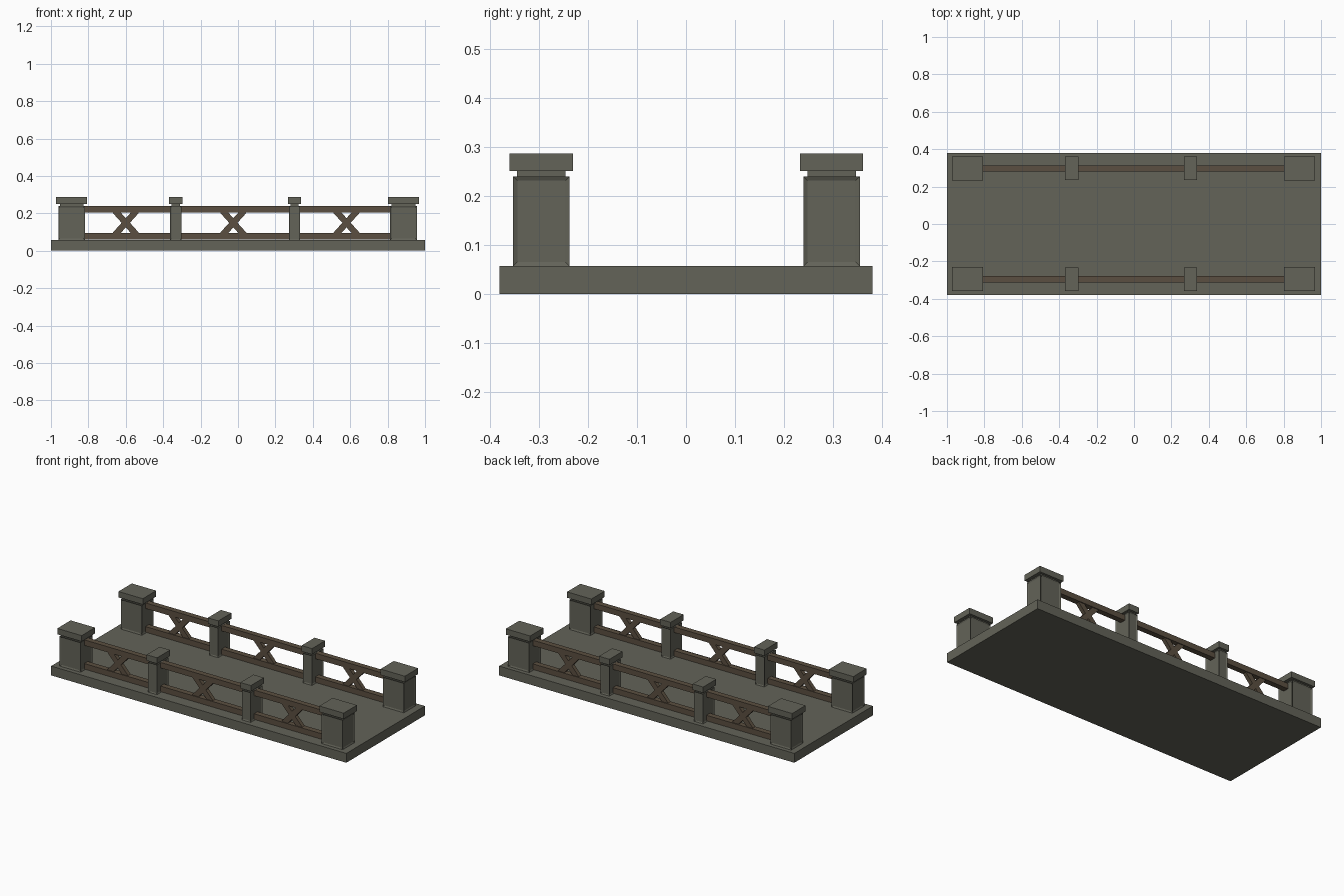
import bpy, bmesh, math
from mathutils import Matrix, Vector

if "Cube" in bpy.data.objects:
    bpy.data.objects.remove(bpy.data.objects["Cube"])


def material(name, rgb):
    m = bpy.data.materials.new(name)
    m.diffuse_color = (*rgb, 1)
    m.use_nodes = True
    m.node_tree.nodes["Principled BSDF"].inputs["Base Color"].default_value = m.diffuse_color
    return m


STONE = material("stone", (0.125, 0.125, 0.098))
WOOD = material("wood", (0.105, 0.078, 0.052))


def finish(name, bm, mat):
    bmesh.ops.recalc_face_normals(bm, faces=bm.faces)
    me = bpy.data.meshes.new(name)
    bm.to_mesh(me)
    bm.free()
    me.materials.append(mat)
    ob = bpy.data.objects.new(name, me)
    bpy.context.collection.objects.link(ob)


def add_box(bm, centre, size, angle=0.0):
    """Box added to bm, optionally tilted about y; returns its faces."""
    mat = (Matrix.Translation(centre) @ Matrix.Rotation(angle, 4, 'Y')
           @ Matrix.Diagonal((*size, 1)))
    verts = bmesh.ops.create_cube(bm, size=1, matrix=mat)["verts"]
    return list({f for v in verts for f in v.link_faces})


def add_layer(bm, x, y, sx, sy, z0, z1):
    return add_box(bm, (x, y, (z0 + z1) / 2), (sx, sy, z1 - z0))


DECK_TOP, NECK, CAP, TOP = 0.057, 0.24, 0.251, 0.287


def post(name, x, y, sx, sy, cap_x, cap_y, border):
    bm = bmesh.new()
    # Shaft with a shallow recessed panel on each side
    shaft = add_layer(bm, x, y, sx, sy, DECK_TOP, NECK)
    bm.normal_update()
    sides = [f for f in shaft if abs(f.normal.z) < 0.5]
    bmesh.ops.inset_individual(bm, faces=sides, thickness=border, depth=-0.004)
    # Neck and cap
    add_layer(bm, x, y, sx - 0.016, sy - 0.016, NECK, CAP)
    add_layer(bm, x, y, cap_x, cap_y, CAP, TOP)
    finish(name, bm, STONE)


# Deck slab
bm = bmesh.new()
add_layer(bm, 0, 0, 2, 0.76, 0, DECK_TOP)
finish("deck", bm, STONE)

RAIL = 0.034
LOW, HIGH = 0.077, 0.222
for side, y in (("front", -0.295), ("back", 0.297)):
    # End posts and slimmer middle posts
    for end, x in (("left", -0.89), ("right", 0.885)):
        post(f"{side}_{end}_end_post", x, y, 0.142, 0.115, 0.165, 0.129, 0.012)
    for end, x in (("left", -0.333), ("right", 0.302)):
        post(f"{side}_{end}_middle_post", x, y, 0.06, 0.112, 0.071, 0.126, 0.009)
    # Rails running through all posts
    for name, z in (("lower", LOW), ("upper", HIGH)):
        bm = bmesh.new()
        add_box(bm, (0, y, z), (1.68, RAIL, RAIL))
        finish(f"{side}_{name}_rail", bm, WOOD)
    # Crossed braces in each bay
    for i, x in enumerate((-0.60, -0.025, 0.58)):
        bm = bmesh.new()
        for s in (-1, 1):
            add_box(bm, (x, y, (LOW + HIGH) / 2), (0.172, 0.024, 0.033),
                    s * math.radians(48))
        finish(f"{side}_cross_brace_{i + 1}", bm, WOOD)
